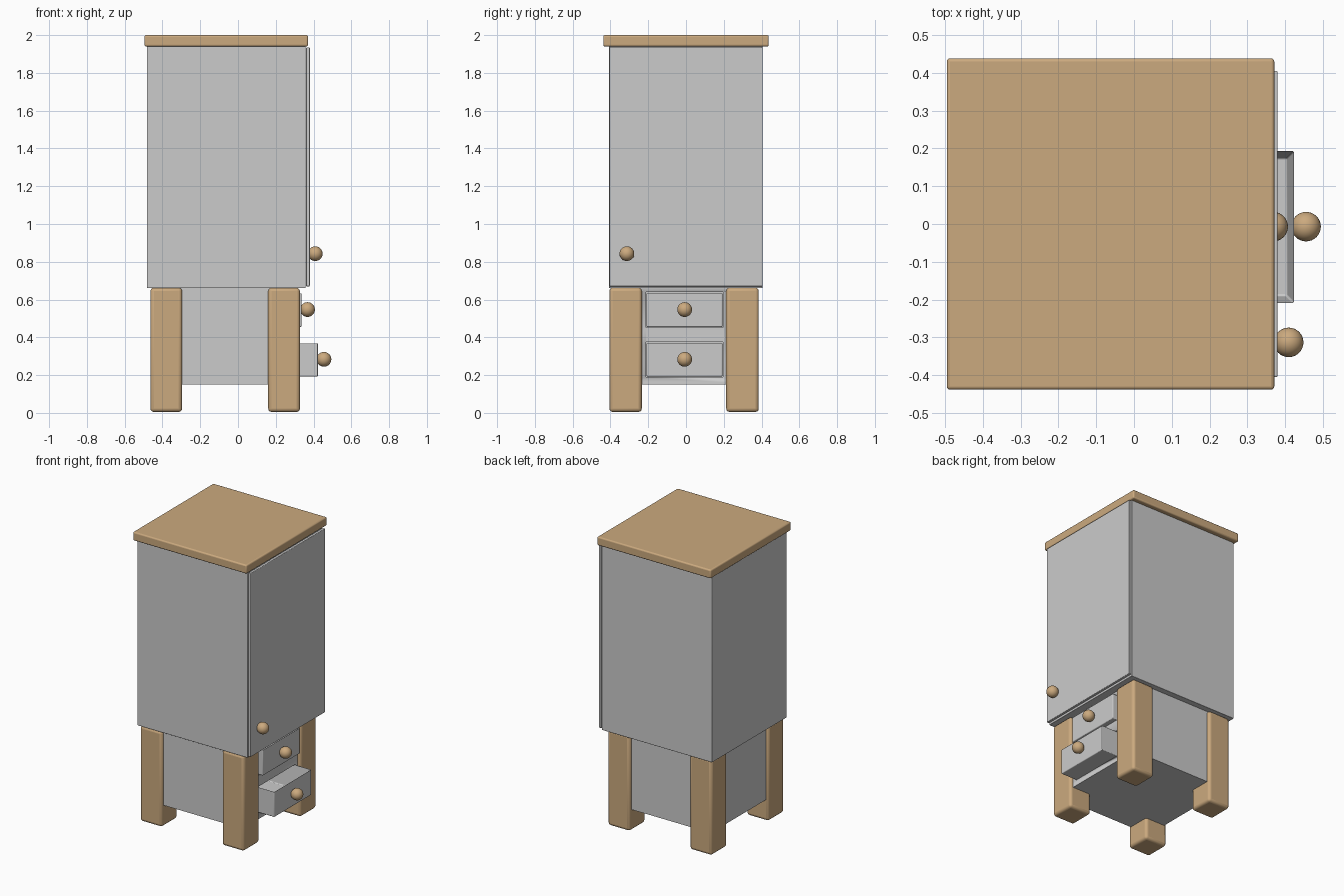
import bpy, bmesh

if "Cube" in bpy.data.objects:
    bpy.data.objects.remove(bpy.data.objects["Cube"])

wood = bpy.data.materials.new("wood")
wood.diffuse_color = (0.60, 0.40, 0.21, 1)
wood.use_nodes = True
wood.node_tree.nodes["Principled BSDF"].inputs["Base Color"].default_value = wood.diffuse_color


def finish(ob, bevel, mat):
    if bevel:
        m = ob.modifiers.new("bevel", 'BEVEL')
        m.width, m.segments = bevel, 3
        m.limit_method = 'ANGLE'
    if mat:
        ob.data.materials.append(mat)
    bpy.ops.object.select_all(action='DESELECT')
    ob.select_set(True)
    bpy.context.view_layer.objects.active = ob
    bpy.ops.object.shade_smooth_by_angle(angle=0.6)
    return ob


def box(name, lo, hi, bevel=0.0, mat=None, hollow=0.0):
    """Box from corner to corner; hollow > 0 makes it an open-topped tray."""
    bm = bmesh.new()
    bmesh.ops.create_cube(bm, size=1)
    for v in bm.verts:
        for i in range(3):
            v.co[i] = lo[i] if v.co[i] < 0 else hi[i]
    if hollow:
        top = max(bm.faces, key=lambda f: f.calc_center_median().z)
        bmesh.ops.inset_region(bm, faces=[top], thickness=hollow)
        for v in top.verts:
            v.co.z = lo[2] + 0.02
    me = bpy.data.meshes.new(name)
    bm.to_mesh(me)
    bm.free()
    ob = bpy.data.objects.new(name, me)
    bpy.context.collection.objects.link(ob)
    return finish(ob, bevel, mat)


def knob(name, loc):
    bpy.ops.mesh.primitive_uv_sphere_add(segments=32, ring_count=16, radius=0.039, location=loc)
    ob = bpy.context.object
    ob.name = name
    return finish(ob, 0, wood)


# Cabinet body, door and wooden top
box("cabinet_body", (-0.482, -0.407, 0.66), (0.358, 0.405, 1.945), 0.003)
box("door", (0.361, -0.405, 0.67), (0.380, 0.405, 1.935), 0.004)
box("top_board", (-0.495, -0.438, 1.94), (0.371, 0.438, 2.0), 0.009, wood)
knob("door_knob", (0.409, -0.313, 0.843))

# Four legs
for xn, x in (("back", -0.380), ("front", 0.244)):
    for yn, y in (("right", -0.320), ("left", 0.299)):
        box(f"{xn}_{yn}_leg", (x - 0.084, y - 0.086, 0.005), (x + 0.084, y + 0.086, 0.662), 0.018, wood)

# Drawer case with two openings
case = box("drawer_case", (-0.445, -0.385, 0.15), (0.305, 0.365, 0.665))
drawers = (("upper", 0.455, 0.635, 0.336), ("lower", 0.193, 0.370, 0.423))
for name, z0, z1, front in drawers:
    cut = box(name + "_cutter", (-0.24, -0.213, z0 - 0.004), (0.5, 0.197, z1 + 0.004))
    cut.hide_render = True
    m = case.modifiers.new(name, 'BOOLEAN')
    m.operation, m.object, m.solver = 'DIFFERENCE', cut, 'EXACT'
    bpy.context.view_layer.objects.active = case
    bpy.ops.object.modifier_apply(modifier=name)
    bpy.data.objects.remove(cut)

# Drawers, the lower one pulled out
for name, z0, z1, front in drawers:
    box(name + "_drawer", (front - 0.55, -0.209, z0), (front, 0.193, z1), 0.005, hollow=0.026)
    knob(name + "_drawer_knob", (front + 0.032, -0.007, (z0 + z1) / 2 + 0.002))
